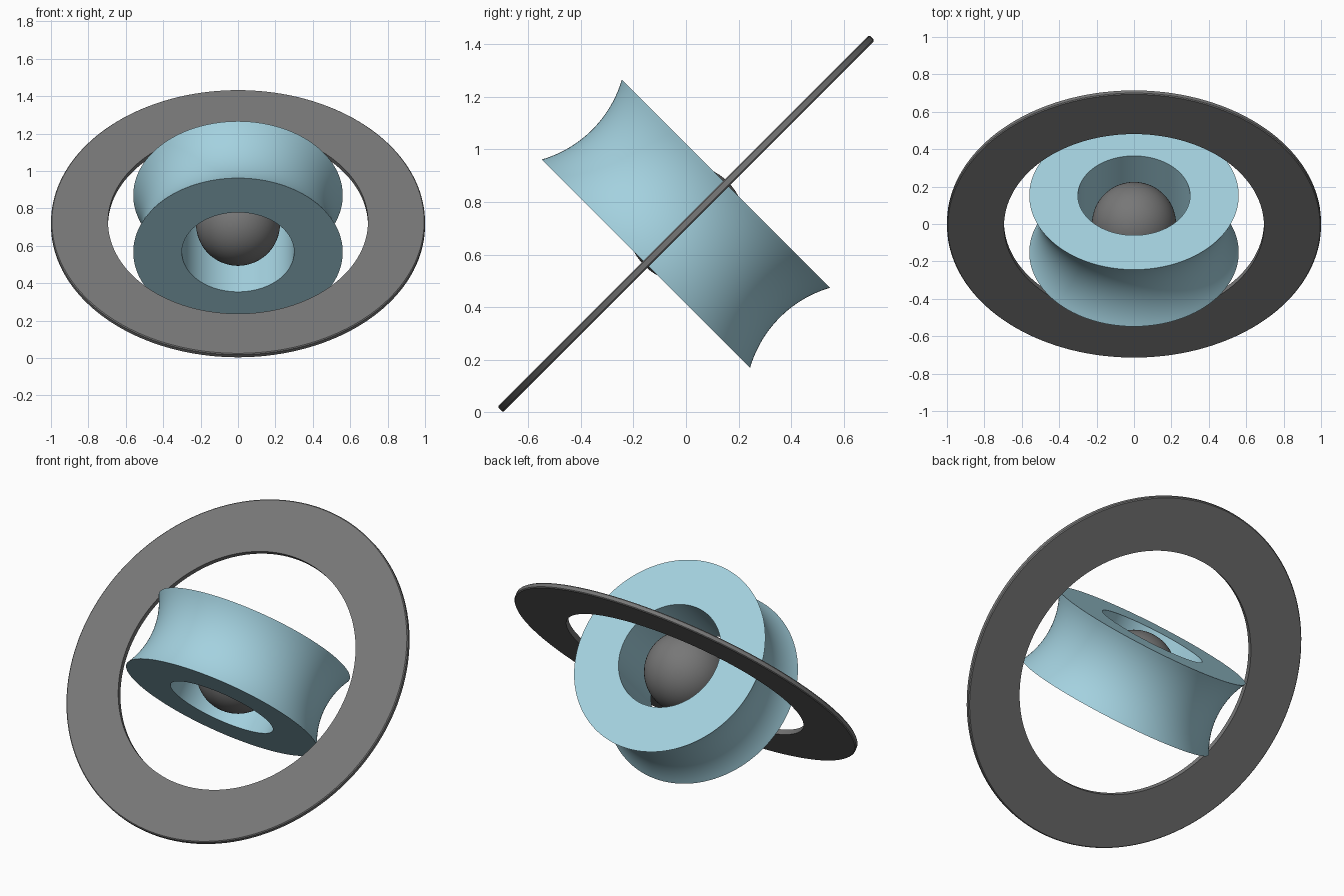
import bpy, math

if "Cube" in bpy.data.objects:
    bpy.data.objects.remove(bpy.data.objects["Cube"])

CENTRE = (0, 0, 0.718)
TILT = math.radians(45)


def material(name, rgb):
    m = bpy.data.materials.new(name)
    m.diffuse_color = (*rgb, 1)
    m.use_nodes = True
    m.node_tree.nodes["Principled BSDF"].inputs["Base Color"].default_value = m.diffuse_color
    return m


blue = material("pale blue", (0.37, 0.64, 0.74))
grey = material("mid grey", (0.185, 0.185, 0.185))


def finish(obj, name, mat, tilt):
    obj.name = name
    obj.data.materials.append(mat)
    obj.location = CENTRE
    obj.rotation_euler = (tilt, 0, 0)
    bpy.ops.object.select_all(action='DESELECT')
    obj.select_set(True)
    bpy.context.view_layer.objects.active = obj
    bpy.ops.object.shade_smooth_by_angle(angle=math.radians(30))


def lathe(name, profile, mat, tilt, segments=160):
    """Spin a closed (radius, height) profile, listed counter-clockwise, about local z."""
    n = len(profile)
    verts = []
    for i in range(segments):
        a = 2 * math.pi * i / segments
        verts += [(r * math.cos(a), r * math.sin(a), z) for r, z in profile]
    faces = []
    for i in range(segments):
        j = (i + 1) % segments
        for k in range(n):
            l = (k + 1) % n
            faces.append((i * n + k, j * n + k, j * n + l, i * n + l))
    mesh = bpy.data.meshes.new(name)
    mesh.from_pydata(verts, [], faces)
    obj = bpy.data.objects.new(name, mesh)
    bpy.context.collection.objects.link(obj)
    finish(obj, name, mat, tilt)


# Spool: straight bore, outer wall is a concave circular arc
R, BORE, H, SAG = 0.56, 0.30, 0.215, 0.055
arc_r = (H * H + SAG * SAG) / (2 * SAG)
half = math.asin(H / arc_r)
steps = 20
wall = []
for s in range(steps + 1):
    a = -half + 2 * half * s / steps
    wall.append((R - SAG + arc_r * (1 - math.cos(a)), arc_r * math.sin(a)))
lathe("spool", [(BORE, -H)] + wall + [(BORE, H)], blue, -TILT)

# Thin flat ring standing square to the spool, with a slightly eased rim
T, B = 0.015, 0.005
lathe("outer_ring", [(0.695, -T), (1 - B, -T), (1, -T + B),
                     (1, T - B), (1 - B, T), (0.695, T)], grey, TILT)

# Ball inside the bore
bpy.ops.mesh.primitive_uv_sphere_add(segments=64, ring_count=32, radius=0.225)
finish(bpy.context.object, "centre_ball", grey, -TILT)
